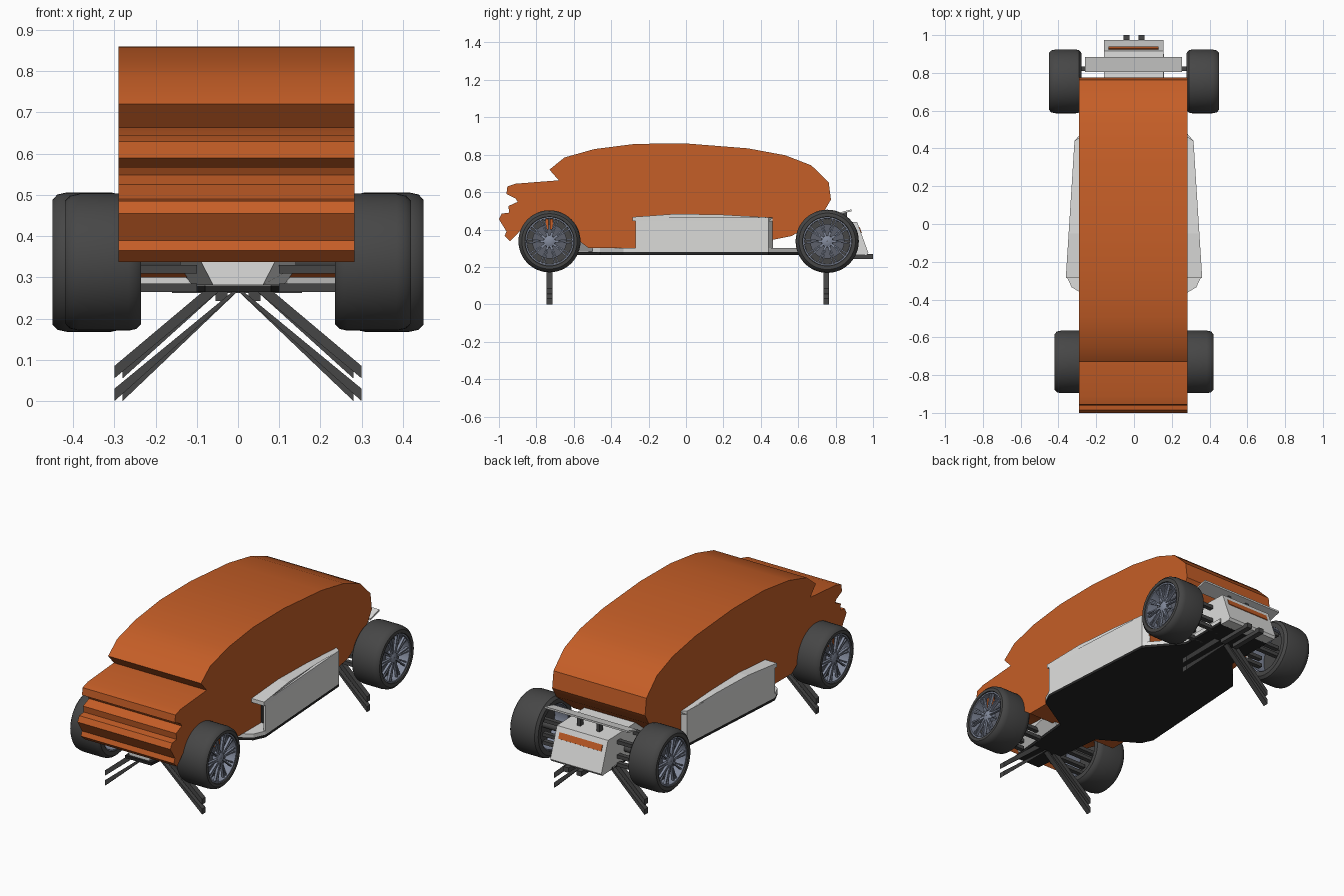
import bpy, bmesh, math
from mathutils import Matrix, Vector

if "Cube" in bpy.data.objects:
    bpy.data.objects.remove(bpy.data.objects["Cube"])


def mat(name, rgb):
    m = bpy.data.materials.new(name)
    m.diffuse_color = (*rgb, 1)
    m.use_nodes = True
    m.node_tree.nodes["Principled BSDF"].inputs["Base Color"].default_value = m.diffuse_color
    return m


ORANGE = mat("orange", (0.56, 0.112, 0.02))
GREY = mat("light grey", (0.72, 0.72, 0.71))
TYRE = mat("tyre grey", (0.062, 0.062, 0.062))
RIM = mat("slate metal", (0.23, 0.26, 0.34))
DISC = mat("disc grey", (0.11, 0.12, 0.15))
BLACK = mat("black", (0.018, 0.018, 0.018))


def finish(name, bm, material, mirror=False, smooth=0):
    bmesh.ops.recalc_face_normals(bm, faces=bm.faces)
    me = bpy.data.meshes.new(name)
    bm.to_mesh(me)
    bm.free()
    me.materials.append(material)
    ob = bpy.data.objects.new(name, me)
    bpy.context.collection.objects.link(ob)
    if smooth:
        bpy.ops.object.select_all(action='DESELECT')
        ob.select_set(True)
        bpy.context.view_layer.objects.active = ob
        bpy.ops.object.shade_smooth_by_angle(angle=math.radians(smooth))
    if mirror:
        ob.modifiers.new("mirror", 'MIRROR')
    return ob


def prism(name, pts, axis, lo, hi, material, mirror=False, smooth=0, move=None):
    """Extrude a 2D outline along an axis; move() may then adjust each vertex."""
    bm = bmesh.new()

    def place(p, t):
        return {'x': (t, p[0], p[1]), 'y': (p[0], t, p[1]), 'z': (p[0], p[1], t)}[axis]
    a = [bm.verts.new(place(p, lo)) for p in pts]
    b = [bm.verts.new(place(p, hi)) for p in pts]
    bm.faces.new(a)
    bm.faces.new(b[::-1])
    for i in range(len(pts)):
        j = (i + 1) % len(pts)
        bm.faces.new((a[i], b[i], b[j], a[j]))
    if move:
        for v in bm.verts:
            move(v.co)
    return finish(name, bm, material, mirror, smooth)


def box(name, x, y, z, material, mirror=False):
    return prism(name, [(x[0], y[0]), (x[1], y[0]), (x[1], y[1]), (x[0], y[1])],
                 'z', z[0], z[1], material, mirror)


def lathe(bm, profile, y, z, n=48):
    """Closed (x, radius) profile turned around an axle at y, z."""
    rings = []
    for i in range(n):
        a = 2 * math.pi * i / n
        rings.append([bm.verts.new((px, y + r * math.cos(a), z + r * math.sin(a)))
                      for px, r in profile])
    for i in range(n):
        p, q = rings[i], rings[(i + 1) % n]
        for k in range(len(profile)):
            m = (k + 1) % len(profile)
            bm.faces.new((p[k], q[k], q[m], p[m]))


# Bodyshell: side outline extruded across the car
body = [(-0.73, 0.72), (-0.65, 0.785), (-0.49, 0.83), (-0.27, 0.858), (0, 0.86), (0.33, 0.834),
        (0.53, 0.797), (0.67, 0.743), (0.763, 0.652), (0.775, 0.56), (0.74, 0.50), (0.59, 0.38),
        (0.565, 0.365), (0.465, 0.345), (0.45, 0.30), (-0.52, 0.30), (-0.6, 0.36), (-0.75, 0.40),
        (-0.89, 0.39), (-0.94, 0.337), (-0.97, 0.365), (-0.96, 0.39), (-1.0, 0.455),
        (-0.985, 0.485), (-0.945, 0.49), (-0.95, 0.525), (-0.90, 0.548), (-0.91, 0.565),
        (-0.96, 0.59), (-0.955, 0.63), (-0.91, 0.645), (-0.68, 0.663)]
prism("bodyshell", body, 'x', -0.29, 0.283, ORANGE, smooth=32)

# Floor and tub
half = [(0.08, -0.88), (0.12, -0.46), (0.33, -0.335), (0.36, -0.27), (0.315, 0.44),
        (0.16, 0.62), (0.16, 0.9)]
outline = half + [(-x, y) for x, y in reversed(half)]
prism("floor", outline, 'z', 0.265, 0.28, BLACK)
prism("floor_edge", [(x, max(y, -0.52)) for x, y in outline], 'z', 0.28, 0.30, GREY)


# Nose keel, widening towards the tub
def taper_nose(co):
    k = 0.55 if co.y < -0.8 else 1.0
    co.x *= k


prism("nose_keel", [(-0.11, 0.282), (0.11, 0.282), (0.165, 0.34), (0.14, 0.40),
                    (-0.14, 0.40), (-0.165, 0.34)], 'y', -0.87, -0.5, GREY, move=taper_nose)


# Sidepods: curved roof, outer wall, rear chamfer and dark intake
def follow_side(co):
    if co.x > 0.9:
        co.x = 0.28 if co.y > 0.45 else 0.315 + (0.44 - co.y) * 0.0634


prism("sidepod_roof", [(-0.285, 0.467), (-0.05, 0.484), (0.2, 0.479), (0.44, 0.465), (0.465, 0.463),
                       (0.465, 0.445), (0.44, 0.445), (-0.285, 0.445)], 'x', 0.2, 1, GREY, True,
      move=follow_side)
prism("sidepod_wall", [(0.315, 0.44), (0.36, -0.27), (0.345, -0.27), (0.28, 0.40), (0.28, 0.465)],
      'z', 0.28, 0.465, GREY, True)
prism("intake", [(0.25, -0.2), (0.35, -0.2), (0.33, 0), (0.25, 0)], 'z', 0.29, 0.45, BLACK, True)

# Rear crash box with stripe, prongs and wing
prism("rear_box", [(0.6, 0.28), (0.965, 0.262), (0.975, 0.275), (0.915, 0.44), (0.6, 0.45)],
      'x', -0.16, 0.155, GREY)
prism("rear_stripe", [(0.925, 0.412), (0.937, 0.38), (0.94, 0.382), (0.928, 0.414)],
      'x', -0.135, 0.13, ORANGE)
prism("rear_wing", [(0.805, 0.487), (0.885, 0.508), (0.885, 0.498), (0.805, 0.477)],
      'x', -0.26, 0.253, GREY)
box("wing_post", (0.05, 0.07), (0.83, 0.86), (0.43, 0.49), TYRE, True)
box("rear_prong", (0.025, 0.055), (0.78, 1.0), (0.243, 0.27), TYRE, True)

# Slanting stay bars below each axle
for name, y, end in (("front", -0.73, 0.30), ("rear", 0.75, 0.28)):
    for level, drop, inner in (("upper", 0.055, 0.08), ("lower", 0.0, 0.008)):
        lift = (0.3 - end) * 0.0
        prism(f"{name}_{level}_stay", [(inner, 0.27), (end, drop + 0.03 + lift), (end, drop + lift),
                                       (max(inner - 0.035, 0.0), 0.267)],
              'y', y - 0.015, y + 0.015, TYRE, True)
    # Suspension arms
    for i, dy in enumerate((-0.08, 0.06)):
        for j, z in enumerate((0.275, 0.32, 0.40)):
            box(f"{name}_arm_{i}{j}", (0.1, end + 0.02), (y + dy, y + dy + 0.025),
                (z - 0.01, z + 0.01), TYRE, True)

# Wheels
Z = 0.337
for name, y, x0, x1, R in (("front", -0.73, 0.235, 0.42, 0.166), ("rear", 0.755, 0.278, 0.45, 0.169)):
    bm = bmesh.new()
    lathe(bm, [(x0, 0.125), (x0, 0.15), (x0 + 0.012, R - 0.004), (x0 + 0.03, R), (x1 - 0.035, R),
               (x1 - 0.012, R - 0.005), (x1, R - 0.018), (x1, 0.132), (x1 - 0.01, 0.128)], y, Z)
    finish(f"{name}_tyre", bm, TYRE, True, 35)

    # Rim: lip, hub and paired spokes
    bm = bmesh.new()
    lathe(bm, [(x0 + 0.005, 0.127), (x1 - 0.006, 0.131), (x1 - 0.006, 0.122), (x0 + 0.005, 0.119)], y, Z)
    lathe(bm, [(x1 - 0.07, 0.001), (x1 - 0.07, 0.034), (x1 - 0.018, 0.03), (x1 - 0.012, 0.02),
               (x1 - 0.012, 0.001)], y, Z, 24)
    for k in range(10):
        for tilt in (-0.1, 0.1):
            turn = Matrix.Rotation(2 * math.pi * (k + 0.5) / 10 + tilt * 0.8, 4, 'X')
            m = (Matrix.Translation((x1 - 0.02, y, Z)) @ turn @ Matrix.Translation((0, 0, 0.075))
                 @ Matrix.Diagonal((0.014, 0.007, 0.098, 1)))
            bmesh.ops.create_cube(bm, size=1, matrix=m)
    finish(f"{name}_rim", bm, RIM, True, 35)

    # Brake disc and its dark backing
    bm = bmesh.new()
    lathe(bm, [(x1 - 0.065, 0.001), (x1 - 0.065, 0.092), (x1 - 0.045, 0.092), (x1 - 0.045, 0.001)], y, Z)
    finish(f"{name}_brake_disc", bm, DISC, True, 35)
    bm = bmesh.new()
    lathe(bm, [(x1 - 0.085, 0.001), (x1 - 0.085, 0.122), (x1 - 0.07, 0.122), (x1 - 0.07, 0.001)], y, Z)
    finish(f"{name}_wheel_backing", bm, TYRE, True, 35)
    bm = bmesh.new()
    lathe(bm, [(0.14, 0.001), (0.14, 0.02), (x1 - 0.08, 0.02), (x1 - 0.08, 0.001)], y, Z, 16)
    finish(f"{name}_axle", bm, TYRE, True, 35)

# Orange brake pads on the front wheels
for i, y in enumerate((-0.752, -0.728)):
    box(f"brake_pad_{i}", (0.37, 0.385), (y, y + 0.018), (0.40, 0.455), ORANGE, True)
